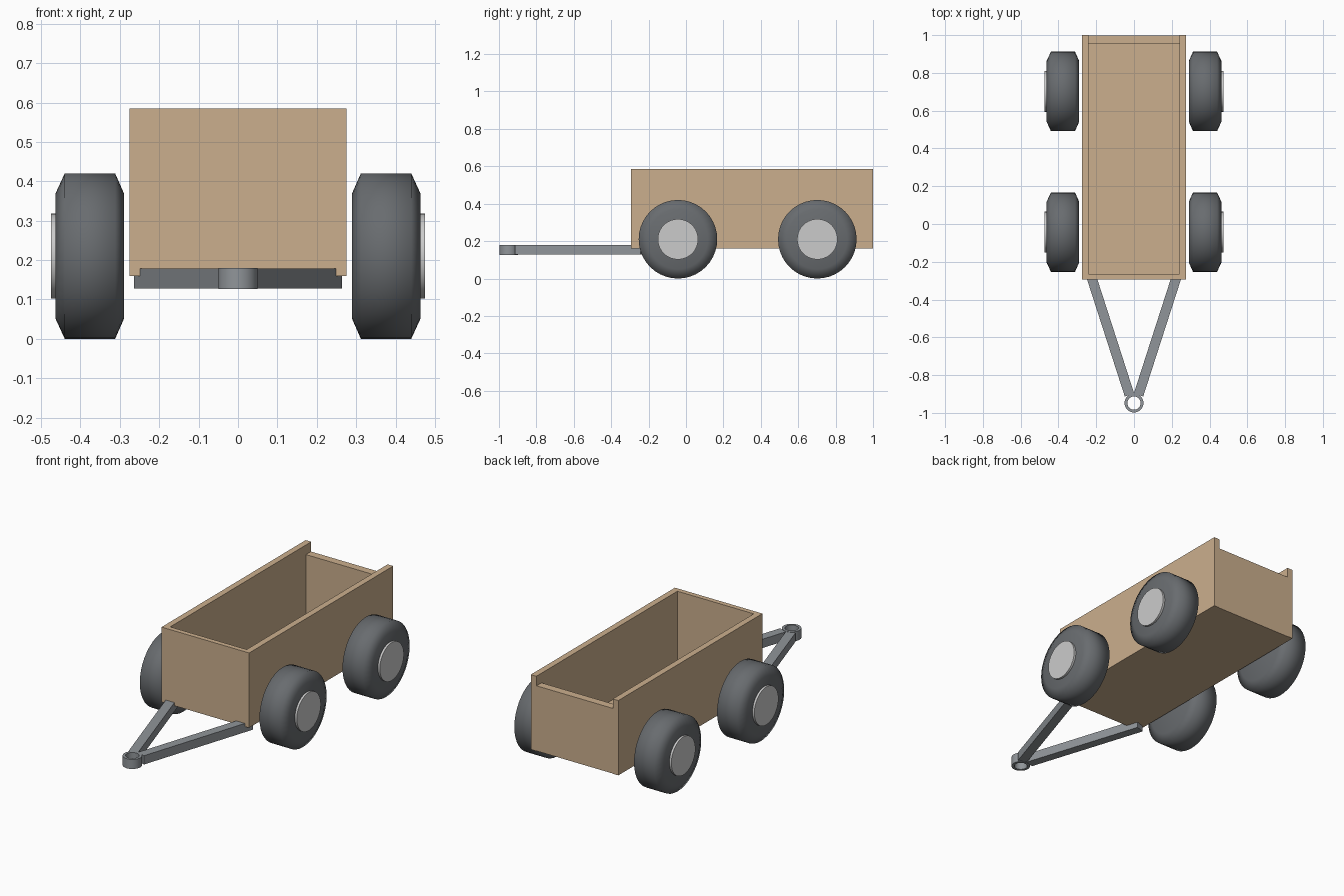
import bpy, bmesh, math
from mathutils import Vector, Matrix

if "Cube" in bpy.data.objects:
    bpy.data.objects.remove(bpy.data.objects["Cube"])


def material(name, rgb):
    m = bpy.data.materials.new(name)
    m.diffuse_color = (*rgb, 1)
    m.use_nodes = True
    m.node_tree.nodes["Principled BSDF"].inputs["Base Color"].default_value = m.diffuse_color
    return m


WOOD = material("wood", (0.60, 0.43, 0.27))
RUBBER = material("rubber", (0.14, 0.15, 0.16))
STEEL = material("steel", (0.28, 0.30, 0.32))
HUB = material("hub_metal", (0.62, 0.64, 0.65))


def finish(name, bm, mat, angle=30):
    bmesh.ops.recalc_face_normals(bm, faces=bm.faces)
    mesh = bpy.data.meshes.new(name)
    bm.to_mesh(mesh)
    bm.free()
    mesh.materials.append(mat)
    ob = bpy.data.objects.new(name, mesh)
    bpy.context.collection.objects.link(ob)
    bpy.ops.object.select_all(action='DESELECT')
    ob.select_set(True)
    bpy.context.view_layer.objects.active = ob
    bpy.ops.object.shade_smooth_by_angle(angle=math.radians(angle))
    return ob


def block(name, lo, hi, mat):
    lo, hi = Vector(lo), Vector(hi)
    bm = bmesh.new()
    bmesh.ops.create_cube(bm, size=1, matrix=Matrix.Translation((lo + hi) / 2)
                          @ Matrix.Diagonal((*(hi - lo), 1)))
    return finish(name, bm, mat)


def lathe(name, profile, axis, centre, mat, steps=40, closed=False, angle=30):
    """Spin (offset along axis, radius) points around the X or Z axis."""
    bm = bmesh.new()
    along = Vector((1, 0, 0)) if axis == 'X' else Vector((0, 0, 1))
    out = Vector((0, 1, 0))
    vs = [bm.verts.new(along * a + out * r) for a, r in profile]
    pairs = list(zip(vs, vs[1:])) + ([(vs[-1], vs[0])] if closed else [])
    edges = [bm.edges.new(p) for p in pairs]
    bmesh.ops.spin(bm, geom=vs + edges, cent=(0, 0, 0), axis=along,
                   angle=math.tau, steps=steps)
    bmesh.ops.remove_doubles(bm, verts=bm.verts, dist=1e-4)
    bmesh.ops.translate(bm, verts=bm.verts, vec=centre)
    return finish(name, bm, mat, angle)


# Cargo box: floor, front board, low tailgate, two side boards
block("floor", (-0.24, -0.265, 0.16), (0.24, 0.955, 0.19), WOOD)
block("front_board", (-0.24, -0.293, 0.16), (0.24, -0.265, 0.585), WOOD)
block("tailgate", (-0.24, 0.953, 0.16), (0.24, 0.998, 0.53), WOOD)
for side, s in (("left", -1), ("right", 1)):
    x0, x1 = sorted((s * 0.24, s * 0.275))
    block(f"{side}_side_board", (x0, -0.293, 0.16), (x1, 1.0, 0.585), WOOD)

# Wheels: chamfered tyre with a flat hub disc
TYRE = [(0.29, 0), (0.29, 0.16), (0.312, 0.21), (0.44, 0.21), (0.463, 0.16), (0.463, 0)]
CAP = [(0.45, 0.108), (0.475, 0.108), (0.475, 0)]
for side, s in (("left", -1), ("right", 1)):
    for end, y in (("front", -0.043), ("rear", 0.702)):
        centre = (0, y, 0.21)
        lathe(f"{end}_{side}_tyre", [(s * a, r) for a, r in TYRE], 'X', centre,
              RUBBER, angle=70)
        lathe(f"{end}_{side}_hub", [(s * a, r) for a, r in CAP], 'X', centre, HUB)

# Drawbar: two converging square bars and a hitch ring
for side, s in (("left", -1), ("right", 1)):
    a, b = Vector((s * 0.024, -0.905, 0.153)), Vector((s * 0.24, -0.235, 0.153))
    d = b - a
    bm = bmesh.new()
    bmesh.ops.create_cube(bm, size=1, matrix=Matrix.Translation((a + b) / 2)
                          @ d.to_track_quat('Y', 'Z').to_matrix().to_4x4()
                          @ Matrix.Diagonal((0.052, d.length, 0.05, 1)))
    finish(f"{side}_drawbar", bm, STEEL)
lathe("hitch_ring", [(-0.027, 0.035), (-0.027, 0.05), (0.027, 0.05), (0.027, 0.035)],
      'Z', (0, -0.948, 0.153), STEEL, steps=32, closed=True)
